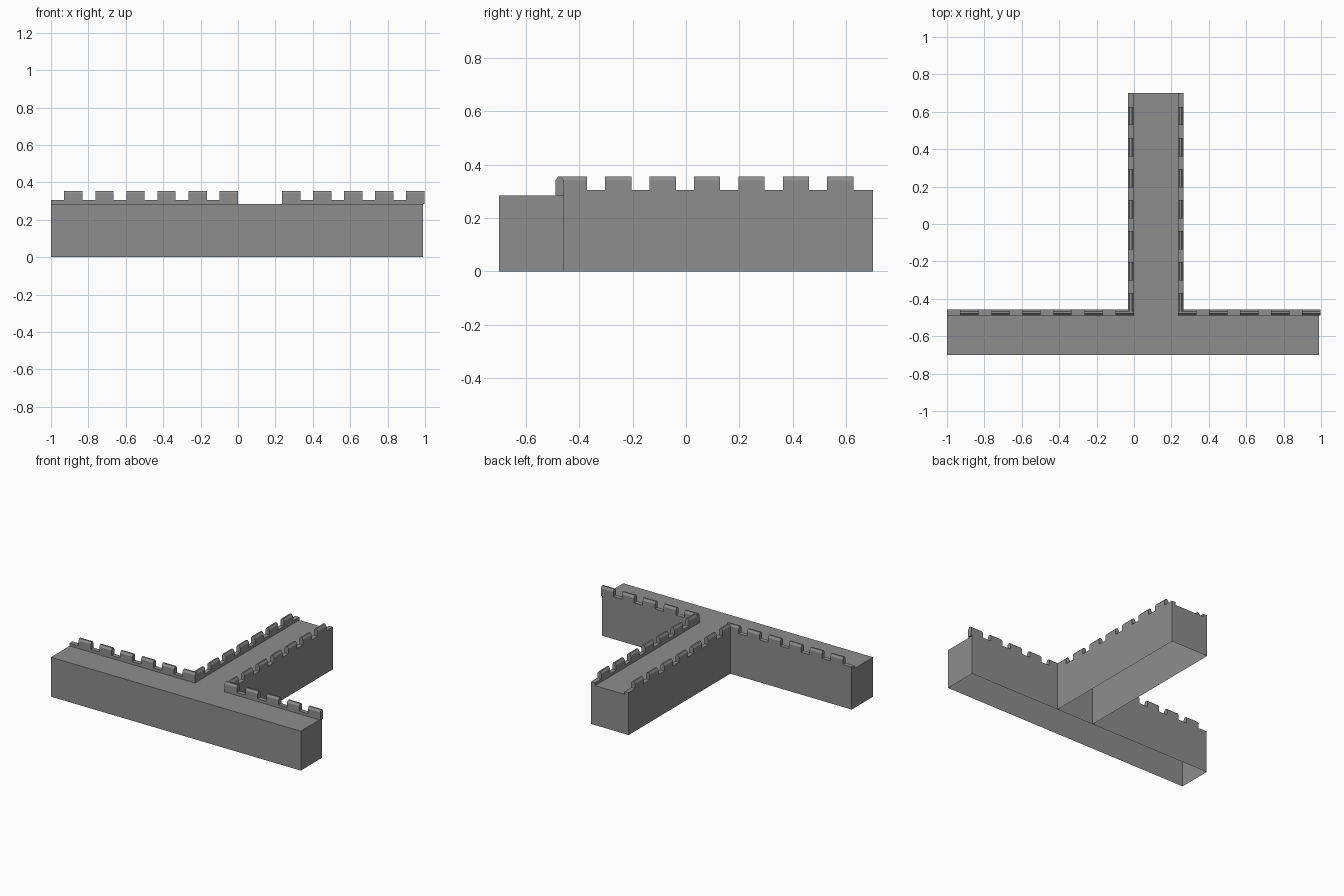
import bpy
import bmesh

cube = bpy.data.objects.get("Cube")
if cube:
    bpy.data.objects.remove(cube, do_unlink=True)

stone = bpy.data.materials.new("grey stone")
stone.use_nodes = True
GREY = (0.27, 0.27, 0.27, 1)
stone.diffuse_color = GREY
stone.node_tree.nodes["Principled BSDF"].inputs["Base Color"].default_value = GREY

WALL_TOP, LEDGE_TOP, MERLON_TOP = 0.284, 0.305, 0.355
FRONT, BACK, END = -0.70, -0.457, 0.70
THICK = 0.031
PITCH, MERLON = 0.166, 0.098


def finish(bm, name):
    bmesh.ops.recalc_face_normals(bm, faces=bm.faces)
    mesh = bpy.data.meshes.new(name)
    bm.to_mesh(mesh)
    bm.free()
    mesh.materials.append(stone)
    obj = bpy.data.objects.new(name, mesh)
    bpy.context.collection.objects.link(obj)
    return obj


def add_box(bm, x0, x1, y0, y1, z0, z1):
    verts = bmesh.ops.create_cube(bm, size=1)["verts"]
    for v in verts:
        v.co.x = x0 if v.co.x < 0 else x1
        v.co.y = y0 if v.co.y < 0 else y1
        v.co.z = z0 if v.co.z < 0 else z1


def hollow_wall(name, x0, x1, y0, y1, open_front=False):
    """Wall shell without an underside, optionally open towards the front."""
    bm = bmesh.new()
    add_box(bm, x0, x1, y0, y1, 0, WALL_TOP)
    bm.normal_update()
    gone = [f for f in bm.faces
            if f.normal.z < -0.5 or (open_front and f.normal.y < -0.5)]
    bmesh.ops.delete(bm, geom=gone, context='FACES')
    return finish(bm, name)


def parapet(name, along, side, start, end, first, count):
    """Low ledge with merlons whose two long top edges are bevelled."""
    bm = bmesh.new()
    a, b = side, side + THICK

    def point(u, w, z):
        return (u, w, z) if along == 'X' else (w, u, z)

    def bar(u0, u1, profile):
        rings = [[bm.verts.new(point(u, w, z)) for w, z in profile] for u in (u0, u1)]
        bm.faces.new(rings[0])
        bm.faces.new(rings[1])
        n = len(profile)
        for i in range(n):
            j = (i + 1) % n
            bm.faces.new((rings[0][i], rings[0][j], rings[1][j], rings[1][i]))

    bar(start, end, [(a, WALL_TOP), (b, WALL_TOP), (b, LEDGE_TOP), (a, LEDGE_TOP)])
    slope, drop = 0.010, 0.015
    top = [(a, LEDGE_TOP), (b, LEDGE_TOP), (b, MERLON_TOP - drop),
           (b - slope, MERLON_TOP), (a + slope, MERLON_TOP), (a, MERLON_TOP - drop)]
    for i in range(count):
        u = first + i * PITCH
        bar(u, u + MERLON, top)
    return finish(bm, name)


# Walls
hollow_wall("front_wall", -1.0, 0.99, FRONT, BACK)
hollow_wall("branch_wall", -0.033, 0.265, BACK, END, open_front=True)

# Battlements on the back edge of the front wall
parapet("front_parapet_right", 'X', BACK - THICK, -1.0, 0.0, -0.929, 6)
parapet("front_parapet_left", 'X', BACK - THICK, 0.235, 0.998, 0.235, 5)

# Battlements on both edges of the branch wall
for name, x in (("branch_parapet_right", -0.033), ("branch_parapet_left", 0.265 - THICK)):
    parapet(name, 'Y', x, BACK - THICK, END, -0.468, 7)
